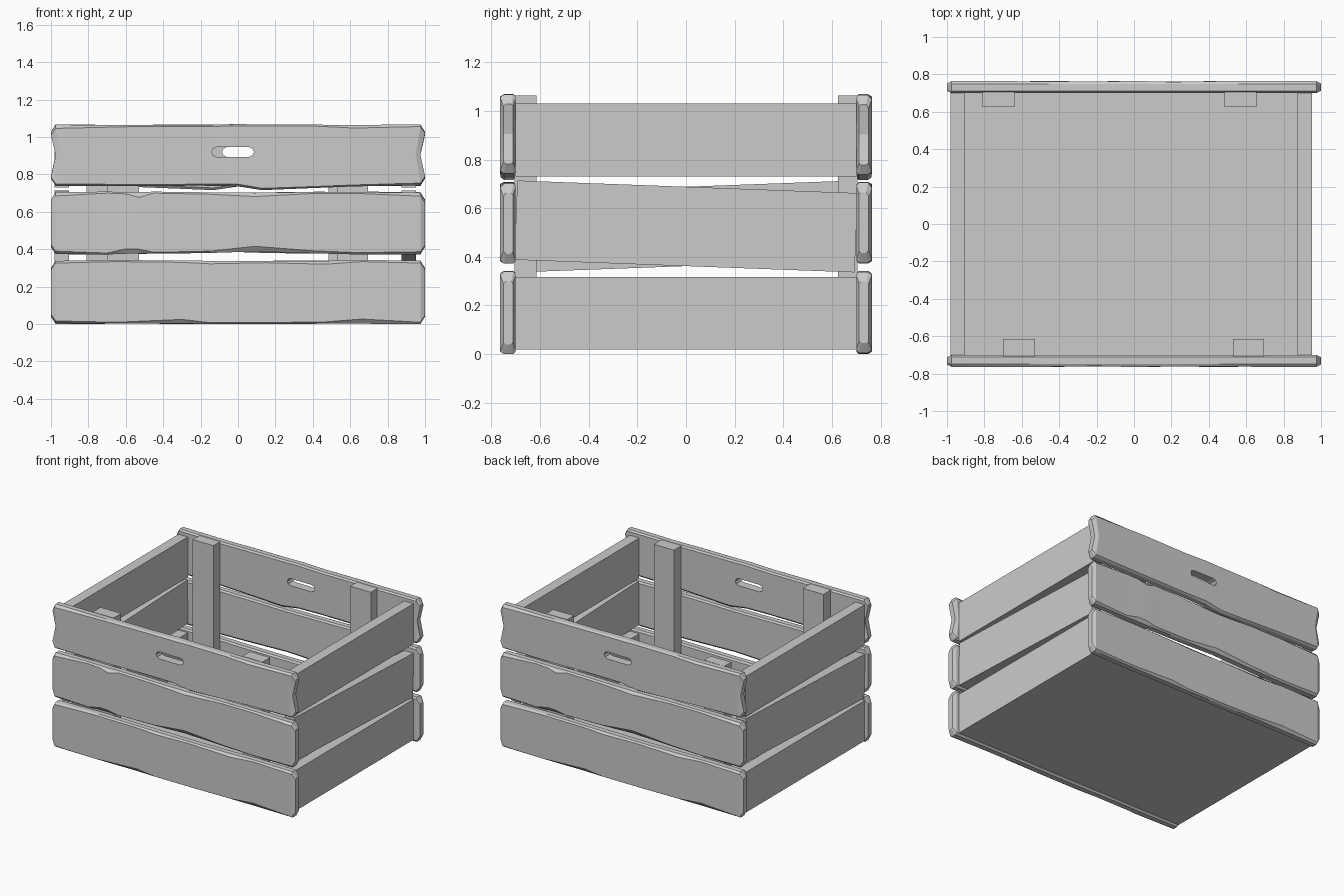
import bpy, bmesh
from math import pi, cos, sin

if "Cube" in bpy.data.objects:
    bpy.data.objects.remove(bpy.data.objects["Cube"])

# front board stations: x, bottom z, top z, lower bevel, upper bevel
BOARDS = {
    "bottom": (0.0, [
        (-.975, .005, .338, .012, .012), (-.65, .002, .342, .008, .008),
        (-.30, .003, .340, .022, .010), (-.15, .0, .338, .008, .016),
        (.15, .0, .336, .008, .008), (.47, .002, .338, .010, .018),
        (.66, .002, .342, .025, .008), (.975, .0, .340, .010, .014)]),
    "middle": (0.0, [
        (-.975, .375, .705, .015, .020), (-.70, .372, .708, .008, .008),
        (-.60, .376, .706, .026, .010), (-.53, .376, .705, .024, .028),
        (-.45, .376, .708, .008, .008), (-.15, .380, .704, .010, .010),
        (.09, .388, .702, .028, .020), (.40, .378, .706, .014, .008),
        (.65, .372, .706, .010, .008), (.975, .372, .702, .015, .018)]),
    "top": (0.025, [
        (-.975, .738, 1.066, .012, .020), (-.55, .738, 1.064, .008, .008),
        (-.20, .740, 1.064, .008, .008), (.0, .736, 1.069, .012, .010),
        (.13, .716, 1.067, .010, .008), (.42, .728, 1.066, .008, .008),
        (.62, .736, 1.064, .008, .016), (.975, .742, 1.068, .012, .012)]),
}


def obj_from_bm(name, bm):
    bmesh.ops.recalc_face_normals(bm, faces=bm.faces)
    me = bpy.data.meshes.new(name)
    bm.to_mesh(me)
    bm.free()
    ob = bpy.data.objects.new(name, me)
    bpy.context.collection.objects.link(ob)
    return ob


def box(name, lo, hi, tilt=0.0):
    bm = bmesh.new()
    bmesh.ops.create_cube(bm, size=1)
    for v in bm.verts:
        for i in range(3):
            v.co[i] *= hi[i] - lo[i]
    ob = obj_from_bm(name, bm)
    ob.location = [(a + b) / 2 for a, b in zip(lo, hi)]
    ob.rotation_euler.x = tilt
    return ob


def rough_board(name, notch, stations):
    """Loft a bevelled section along x, with chipped, notched ends."""
    bm = bmesh.new()
    rings = []

    def section(x, zb, zt, cb, ct, inner=.012):
        zm = (zb + zt) / 2
        yo = -.765 + .006 * sin(6 * x)**2
        return [(x, y, z) for y, z in (
            (-.70, zb + inner), (-.71, zb), (-.748, zb), (yo, zb + cb), (yo, zm),
            (yo, zt - ct), (-.748, zt), (-.71, zt), (-.70, zt - inner), (-.70, zm))]

    def add(pts):
        rings.append([bm.verts.new(p) for p in pts])

    def end(st, sx):
        zb, zt = st[1], st[2]
        zm = (zb + zt) / 2
        k = 1 - .04 / (zt - zm)
        add([(sx * (1 - (notch if i in (4, 9) else 0)),
              -.73 + (y + .73) * .6, zm + (z - zm) * k)
             for i, (x, y, z) in enumerate(section(*st))])

    end(stations[0], -1)
    for st in stations:
        pts = section(*st)
        if abs(st[0]) > .97:
            s = 1 if st[0] > 0 else -1
            pts = [(x - s * notch * (i in (4, 9)), y, z) for i, (x, y, z) in enumerate(pts)]
        add(pts)
    end(stations[-1], 1)
    n = len(rings[0])
    for a, b in zip(rings, rings[1:]):
        for i in range(n):
            j = (i + 1) % n
            bm.faces.new((a[i], a[j], b[j], b[i]))
    # end caps split along the middle so the notch folds cleanly
    for r in (rings[0], rings[-1]):
        bm.faces.new((r[9], r[0], r[1], r[2], r[3], r[4]))
        bm.faces.new((r[4], r[5], r[6], r[7], r[8], r[9]))
    return obj_from_bm(name, bm)


# hand-hole cutter: rounded slot pushed through y
bm = bmesh.new()
x0, x1, zc, r = -.14, .085, .92, .026
outline = [(x1 - r + r * cos(a), zc + r * sin(a)) for a in [-pi/2 + i*pi/4 for i in range(5)]]
outline += [(x0 + r + r * cos(a), zc + r * sin(a)) for a in [pi/2 + i*pi/4 for i in range(5)]]
face = bm.faces.new([bm.verts.new((x, -.9, z)) for x, z in outline])
ext = bmesh.ops.extrude_face_region(bm, geom=[face])
for v in ext["geom"]:
    if isinstance(v, bmesh.types.BMVert):
        v.co.y = -.6
cutter = obj_from_bm("hand_hole_cutter", bm)
cutter.hide_render = True

# long boards: front, then the same board turned around for the back
for level, (notch, stations) in BOARDS.items():
    front = rough_board("front_board_" + level, notch, stations)
    bpy.ops.object.select_all(action='DESELECT')
    bpy.context.view_layer.objects.active = front
    front.select_set(True)
    if level == "top":
        mod = front.modifiers.new("hand_hole", 'BOOLEAN')
        mod.operation = 'DIFFERENCE'
        mod.solver = 'EXACT'
        mod.object = cutter
        bpy.ops.object.modifier_apply(modifier=mod.name)
    bpy.ops.object.shade_smooth_by_angle(angle=.35)
    back = front.copy()
    back.name = "back_board_" + level
    back.rotation_euler.z = pi
    bpy.context.collection.objects.link(back)
bpy.data.objects.remove(cutter)

# side boards: the middle pair sits crooked
for side, xa, xb, t in (("left", -.98, -.903, .037), ("right", .875, .952, -.037)):
    box(side + "_board_bottom", (xa, -.70, .04), (xb, .70, .318))
    box(side + "_board_middle", (xa, -.70, .362), (xb, .70, .688), t)
    box(side + "_board_top", (xa, -.70, .73), (xb, .70, 1.03))

# floor panel
box("floor_panel", (-.98, -.70, .018), (.952, .70, .042))

# inner posts
for name, xa, xb, ya, yb in (
        ("front_post_left", -.70, -.53, -.705, -.615),
        ("front_post_right", .53, .695, -.705, -.615),
        ("back_post_left", -.81, -.64, .625, .705),
        ("back_post_right", .485, .655, .625, .705)):
    box(name, (xa, ya, .042), (xb, yb, 1.064))
